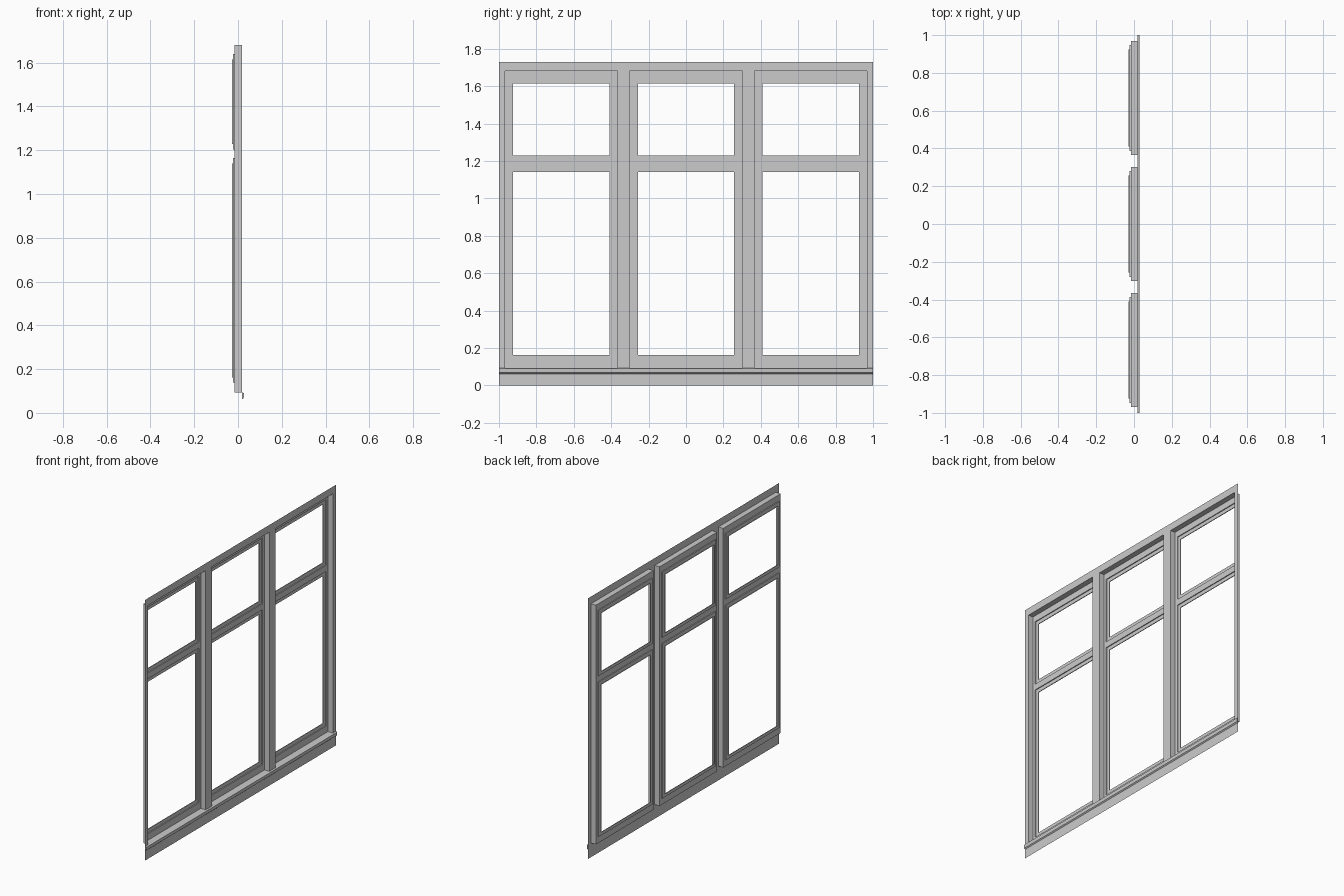
import bpy, bmesh

if "Cube" in bpy.data.objects:
    bpy.data.objects.remove(bpy.data.objects["Cube"])

# Depth of each layer, from outer face to innermost lip
FACE, FRAME, SASH, LIP = 0.019, -0.017, -0.023, -0.028
PITCH = 2 / 3

# Rectangles as (y0, z0, y1, z1) inside one bay
BAY = (-PITCH / 2, 0.0, PITCH / 2, 1.728)
OPENING = (-0.301, 0.094, 0.301, 1.68)
PANES = [(-0.257, 0.162, 0.257, 1.14), (-0.257, 1.228, 0.257, 1.615)]


def grow(r, d):
    return (r[0] - d, r[1] - d, r[2] + d, r[3] + d)


def sheet(bm, x, rect, holes):
    """Flat sheet facing +x with rectangular holes."""
    rects = [rect] + holes
    ys = sorted({v for r in rects for v in (r[0], r[2])})
    zs = sorted({v for r in rects for v in (r[1], r[3])})
    for y0, y1 in zip(ys, ys[1:]):
        for z0, z1 in zip(zs, zs[1:]):
            cy, cz = (y0 + y1) / 2, (z0 + z1) / 2
            if any(h[0] < cy < h[2] and h[1] < cz < h[3] for h in holes):
                continue
            bm.faces.new([bm.verts.new((x, y, z)) for y, z in
                          ((y0, z0), (y1, z0), (y1, z1), (y0, z1))])


def reveal(bm, rect, back, front):
    """Four walls around an opening, facing inward."""
    y0, z0, y1, z1 = rect
    c = [(y0, z0), (y1, z0), (y1, z1), (y0, z1)]
    for a, b in zip(c, c[1:] + c[:1]):
        bm.faces.new([bm.verts.new(p) for p in
                      ((front, *a), (front, *b), (back, *b), (back, *a))])


def finish(bm, name):
    bmesh.ops.remove_doubles(bm, verts=bm.verts, dist=1e-5)
    me = bpy.data.meshes.new(name)
    bm.to_mesh(me)
    bm.free()
    return me


def place(me, name, y=0.0):
    ob = bpy.data.objects.new(name, me)
    ob.location.y = y
    bpy.context.collection.objects.link(ob)


# Outer casing with deep reveal
bm = bmesh.new()
sheet(bm, FACE, BAY, [OPENING])
reveal(bm, OPENING, FRAME, FACE)
casing = finish(bm, "casing")

# Recessed frame with transom, then stepped sash around each pane
bm = bmesh.new()
steps = [grow(p, 0.024) for p in PANES]
sheet(bm, FRAME, OPENING, steps)
for step, pane in zip(steps, PANES):
    reveal(bm, step, SASH, FRAME)
    sheet(bm, SASH, step, [pane])
    reveal(bm, pane, LIP, SASH)
sash = finish(bm, "sash")

for side, i in (("left", -1), ("middle", 0), ("right", 1)):
    place(casing, f"{side}_casing", i * PITCH)
    place(sash, f"{side}_sash", i * PITCH)

# Projecting sill across all bays
bm = bmesh.new()
profile = [(FACE, 0.062), (0.026, 0.068), (0.028, 0.09), (FACE, 0.094)]
base = bm.faces.new([bm.verts.new((x, -1, z)) for x, z in profile])
ext = bmesh.ops.extrude_face_region(bm, geom=[base], use_keep_orig=True)
bmesh.ops.translate(bm, vec=(0, 2, 0),
                    verts=[v for v in ext["geom"] if isinstance(v, bmesh.types.BMVert)])
bmesh.ops.recalc_face_normals(bm, faces=bm.faces)
place(finish(bm, "sill"), "sill")
